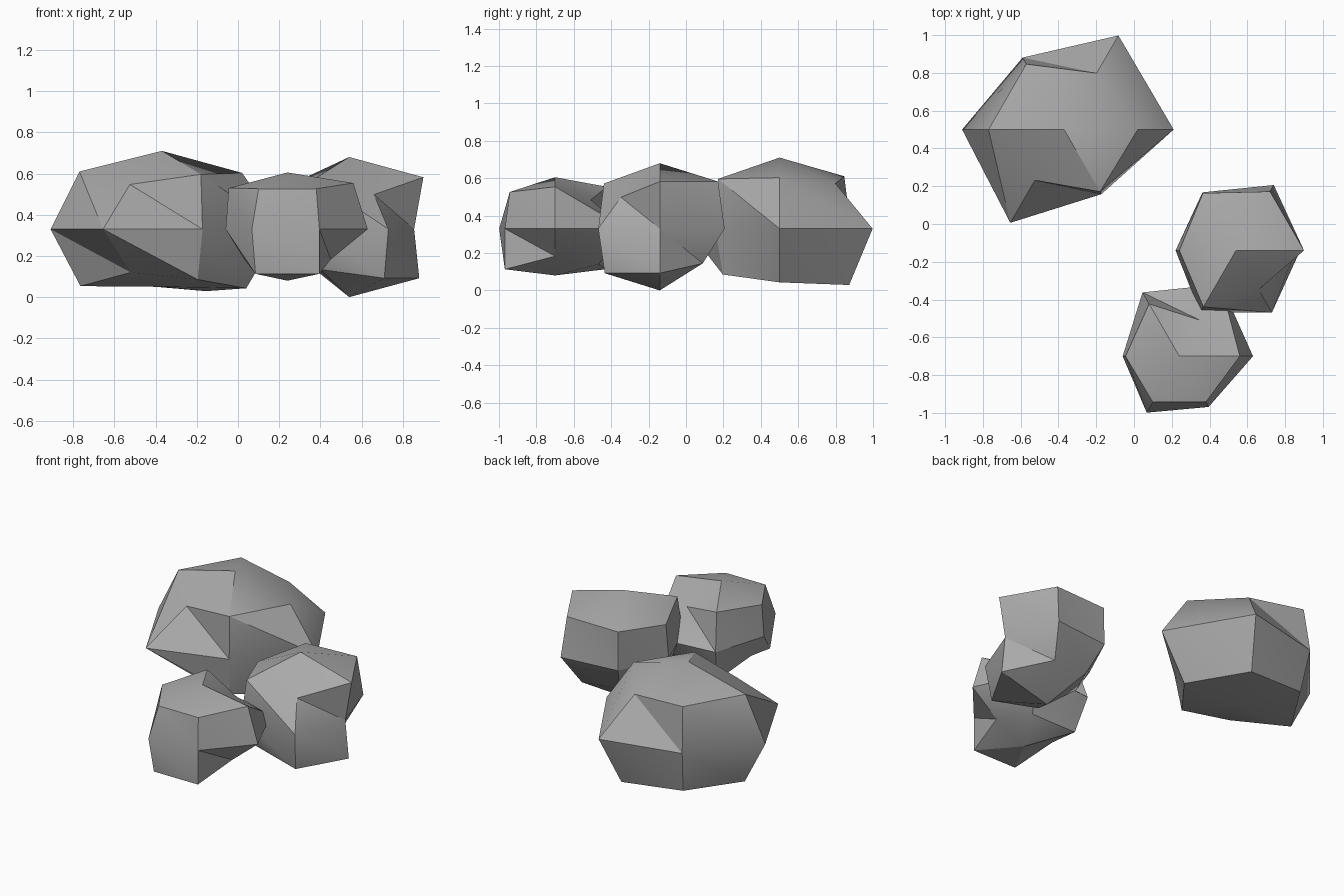
import bpy
import bmesh
from math import sin, cos, pi, radians

default_cube = bpy.data.objects.get("Cube")
if default_cube:
    bpy.data.objects.remove(default_cube, do_unlink=True)

SIDES = 6
SQUASH = 0.7      # vertical flattening shared by all the boulders
CENTRE_Z = 0.33

# One flat stone grey
stone = bpy.data.materials.new("stone_grey")
stone.use_nodes = True
colour = (0.4, 0.4, 0.4, 1.0)
stone.diffuse_color = colour
stone.node_tree.nodes["Principled BSDF"].inputs["Base Color"].default_value = colour


def make_boulder(name, centre, top, bottom, upper, middle, lower):
    """Dented six-sided ball: three rings of radii between two poles."""
    bm = bmesh.new()

    def ring(radii, level):
        return [bm.verts.new((r * cos(i * 2 * pi / SIDES),
                              r * sin(i * 2 * pi / SIDES),
                              level * r * SQUASH))
                for i, r in enumerate(radii)]

    rings = [ring(upper, 1), ring(middle, 0), ring(lower, -1)]
    top_pole = bm.verts.new((0, 0, top))
    bottom_pole = bm.verts.new((0, 0, -bottom))

    for i in range(SIDES):
        j = (i + 1) % SIDES
        # Caps
        bm.faces.new((top_pole, rings[0][i], rings[0][j]))
        bm.faces.new((bottom_pole, rings[2][j], rings[2][i]))
        # Bands, split along a fixed diagonal so the dents crease correctly
        for high, low in zip(rings, rings[1:]):
            bm.faces.new((high[i], low[i], low[j]))
            bm.faces.new((high[i], low[j], high[j]))

    mesh = bpy.data.meshes.new(name)
    bm.to_mesh(mesh)
    bm.free()
    mesh.materials.append(stone)
    boulder = bpy.data.objects.new(name, mesh)
    boulder.location = (*centre, CENTRE_Z)
    bpy.context.collection.objects.link(boulder)

    # Soft facets with crisp main edges
    bpy.ops.object.select_all(action='DESELECT')
    boulder.select_set(True)
    bpy.context.view_layer.objects.active = boulder
    bpy.ops.object.shade_smooth_by_angle(angle=radians(30))
    return boulder


# Radii run counter-clockwise from +x
make_boulder("large_boulder", (-0.37, 0.5), top=0.38, bottom=0.28,
             upper=(0.39, 0.345, 0.40, 0.40, 0.31, 0.38),
             middle=(0.58, 0.575, 0.44, 0.54, 0.57, 0.395),
             lower=(0.41, 0.43, 0.38, 0.395, 0.30, 0.35))

make_boulder("medium_boulder", (0.54, -0.14), top=0.35, bottom=0.33,
             upper=(0.36, 0.36, 0.35, 0.30, 0.345, 0.24),
             middle=(0.315, 0.40, 0.355, 0.32, 0.38, 0.38),
             lower=(0.34, 0.265, 0.24, 0.22, 0.28, 0.34))

make_boulder("small_boulder", (0.24, -0.7), top=0.275, bottom=0.25,
             upper=(0.32, 0.22, 0.32, 0.285, 0.28, 0.28),
             middle=(0.39, 0.44, 0.39, 0.30, 0.345, 0.31),
             lower=(0.21, 0.27, 0.31, 0.21, 0.31, 0.31))
